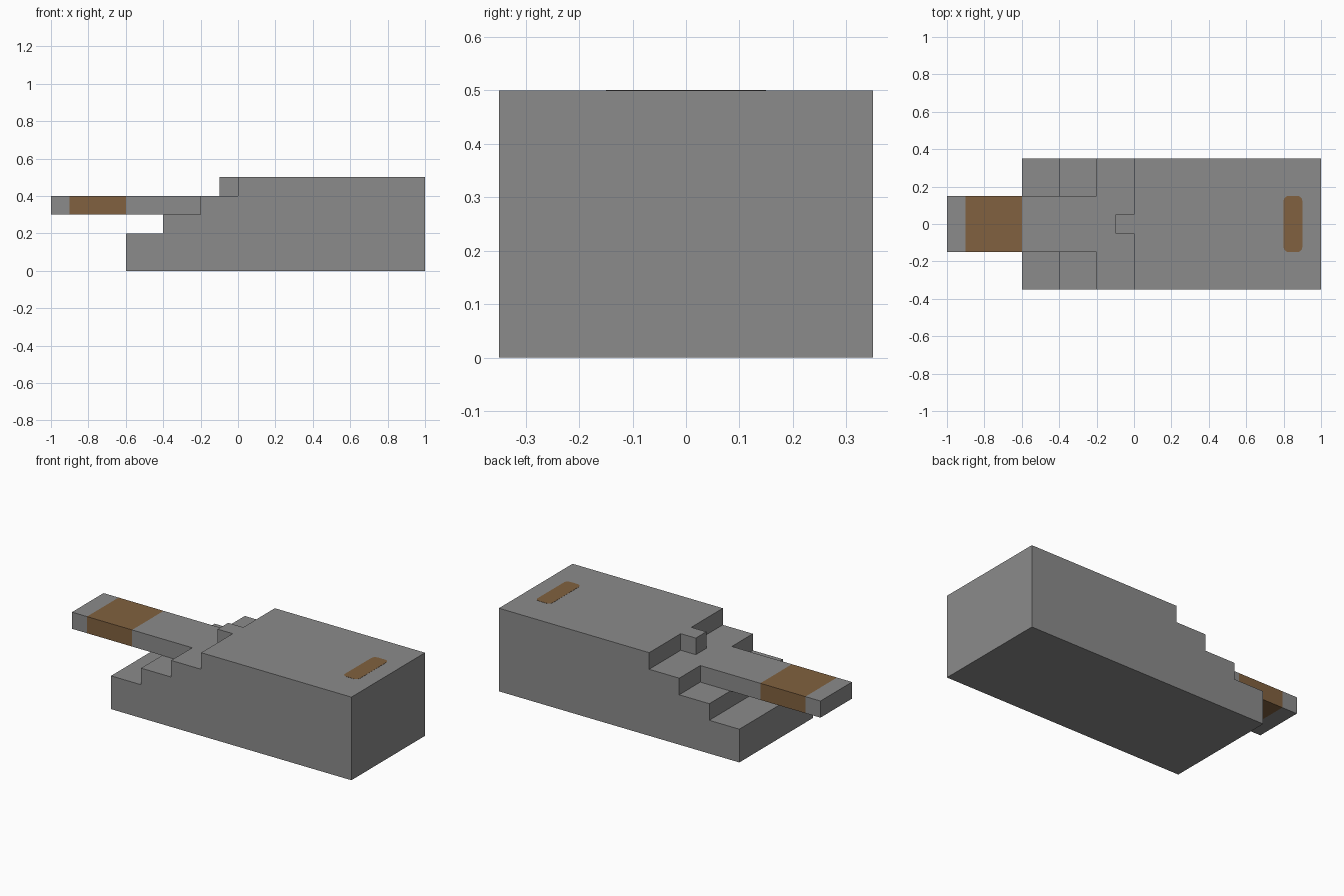
import bpy
import bmesh
from mathutils import Vector, Matrix

cube = bpy.data.objects.get("Cube")
if cube:
    bpy.data.objects.remove(cube, do_unlink=True)


def make_material(name, rgb):
    mat = bpy.data.materials.new(name)
    mat.use_nodes = True
    mat.diffuse_color = (*rgb, 1)
    mat.node_tree.nodes["Principled BSDF"].inputs["Base Color"].default_value = (*rgb, 1)
    return mat


grey = make_material("grey", (0.26, 0.26, 0.26))
brown = make_material("brown", (0.22, 0.12, 0.05))


def make_object(name, bm, *materials):
    bmesh.ops.recalc_face_normals(bm, faces=bm.faces)
    mesh = bpy.data.meshes.new(name)
    bm.to_mesh(mesh)
    bm.free()
    for mat in materials:
        mesh.materials.append(mat)
    obj = bpy.data.objects.new(name, mesh)
    bpy.context.collection.objects.link(obj)
    return obj


def box(low, high):
    low, high = Vector(low), Vector(high)
    bm = bmesh.new()
    size = Matrix.Diagonal((*(high - low), 1))
    bmesh.ops.create_cube(bm, size=1, matrix=Matrix.Translation((low + high) / 2) @ size)
    return bm


# Stepped body: side profile extruded across its depth
profile = [(1, 0), (1, 0.5), (0, 0.5), (0, 0.4), (-0.2, 0.4), (-0.2, 0.3),
           (-0.4, 0.3), (-0.4, 0.2), (-0.6, 0.2), (-0.6, 0)]
bm = bmesh.new()
face = bm.faces.new([bm.verts.new((x, -0.35, z)) for x, z in profile])
extruded = bmesh.ops.extrude_face_region(bm, geom=[face])["geom"]
verts = [v for v in extruded if isinstance(v, bmesh.types.BMVert)]
bmesh.ops.translate(bm, verts=verts, vec=(0, 0.7, 0))
make_object("stepped_body", bm, grey)

# Small tab in front of the top step
make_object("top_tab", box((-0.1, -0.05, 0.4), (0, 0.05, 0.5)), grey)

# Tongue with a brown band wrapped around it
bm = box((-1, -0.15, 0.3), (-0.2, 0.15, 0.4))
for x in (-0.9, -0.6):
    bmesh.ops.bisect_plane(bm, geom=bm.verts[:] + bm.edges[:] + bm.faces[:],
                           plane_co=(x, 0, 0), plane_no=(1, 0, 0))
for f in bm.faces:
    f.material_index = int(-0.9 < f.calc_center_median().x < -0.6)
make_object("tongue", bm, grey, brown)

# Painted slot with rounded corners on top
bm = box((0.8, -0.15, 0.499), (0.9, 0.15, 0.501))
corners = [e for e in bm.edges if abs(e.verts[0].co.z - e.verts[1].co.z) > 0.001]
bmesh.ops.bevel(bm, geom=corners, offset=0.025, segments=3, profile=0.5, affect='EDGES')
make_object("top_slot_mark", bm, brown)
